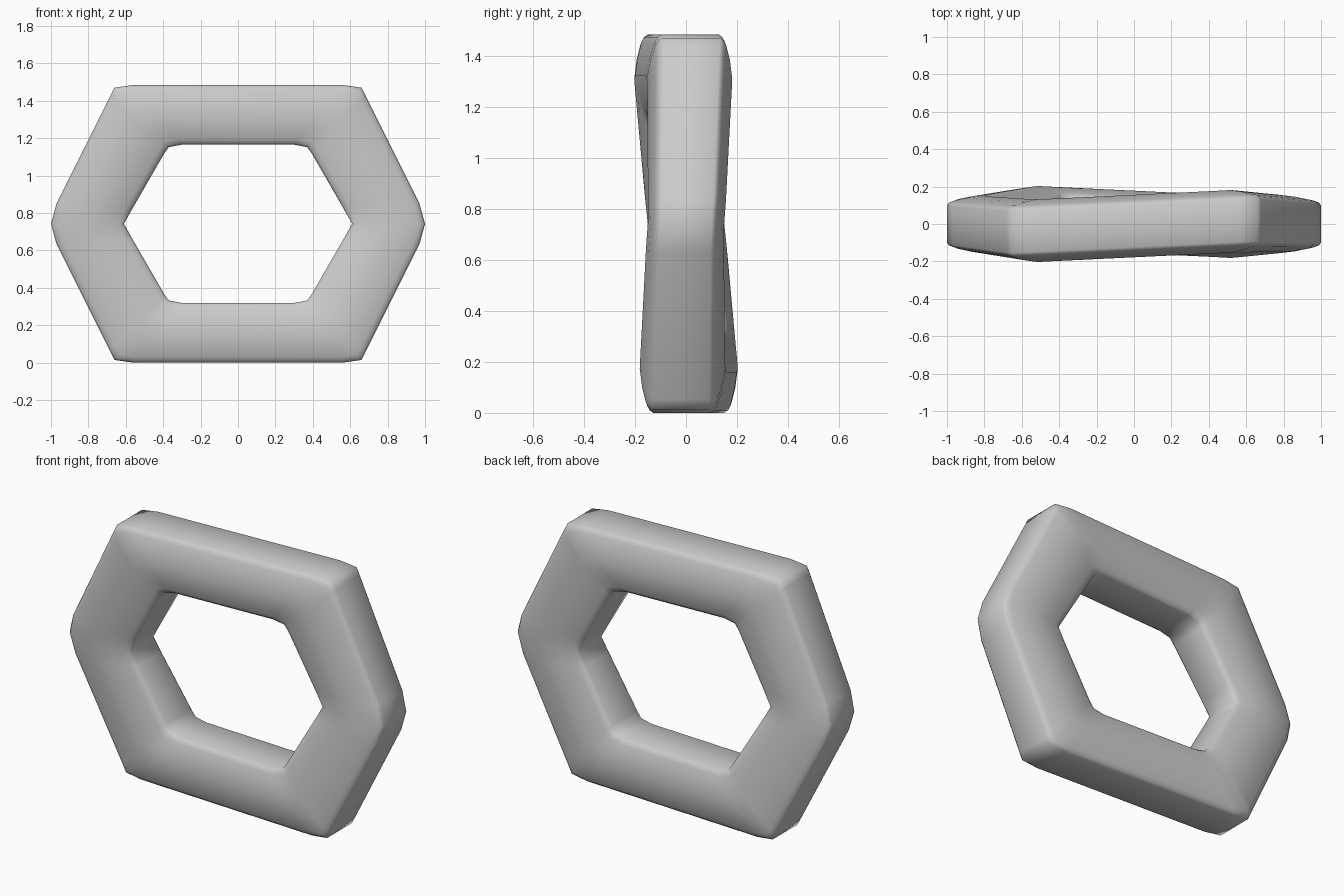
import bpy, bmesh

if "Cube" in bpy.data.objects:
    bpy.data.objects.remove(bpy.data.objects["Cube"])

MID_Z = 0.742

# quarter of the link path: outer (x, z), inner (x, z), half depth
quarter = [
    ((1.00, 0.00), (0.61, 0.00), 0.150),
    ((0.97, 0.11), (0.565, 0.08), 0.153),
    ((0.68, 0.69), (0.395, 0.375), 0.166),
    ((0.66, 0.728), (0.37, 0.41), 0.168),
    ((0.56, 0.742), (0.30, 0.423), 0.167),
]

# half cross-section: position from outer to inner face, share of half depth
half = [(0, 0), (0, 0.67), (0.03, 0.76), (0.09, 0.825), (0.27, 0.925), (0.5, 1.0),
        (0.73, 0.925), (0.91, 0.825), (0.97, 0.76), (1, 0.67), (1, 0)]
section = half + [(t, -d) for t, d in half[-2:0:-1]]


def mirrored(ring, sx, sz):
    (ox, oz), (ix, iz), d = ring
    return (ox * sx, oz * sz), (ix * sx, iz * sz), d


# mirror the quarter into the closed six-sided path
path = [mirrored(r, 1, 1) for r in quarter]
path += [mirrored(r, -1, 1) for r in reversed(quarter)]
path += [mirrored(r, -1, -1) for r in quarter[1:]]
path += [mirrored(r, 1, -1) for r in reversed(quarter[1:])]

# sweep the section, with a slight twist between top and bottom bars
bm = bmesh.new()
rings = []
for (ox, oz), (ix, iz), depth in path:
    ring = []
    for t, d in section:
        x = ox + (ix - ox) * t
        z = oz + (iz - oz) * t
        twist = (oz / MID_Z) * (-0.011 + 0.048 * x)
        ring.append(bm.verts.new((x, d * depth + twist, z + MID_Z)))
    rings.append(ring)

n = len(section)
for i, a in enumerate(rings):
    b = rings[(i + 1) % len(rings)]
    for j in range(n):
        k = (j + 1) % n
        bm.faces.new((a[j], a[k], b[k], b[j]))
bmesh.ops.recalc_face_normals(bm, faces=bm.faces)

mesh = bpy.data.meshes.new("hexagonal_link")
bm.to_mesh(mesh)
bm.free()
link = bpy.data.objects.new("hexagonal_link", mesh)
bpy.context.collection.objects.link(link)

# smooth shading
for p in mesh.polygons:
    p.use_smooth = True
